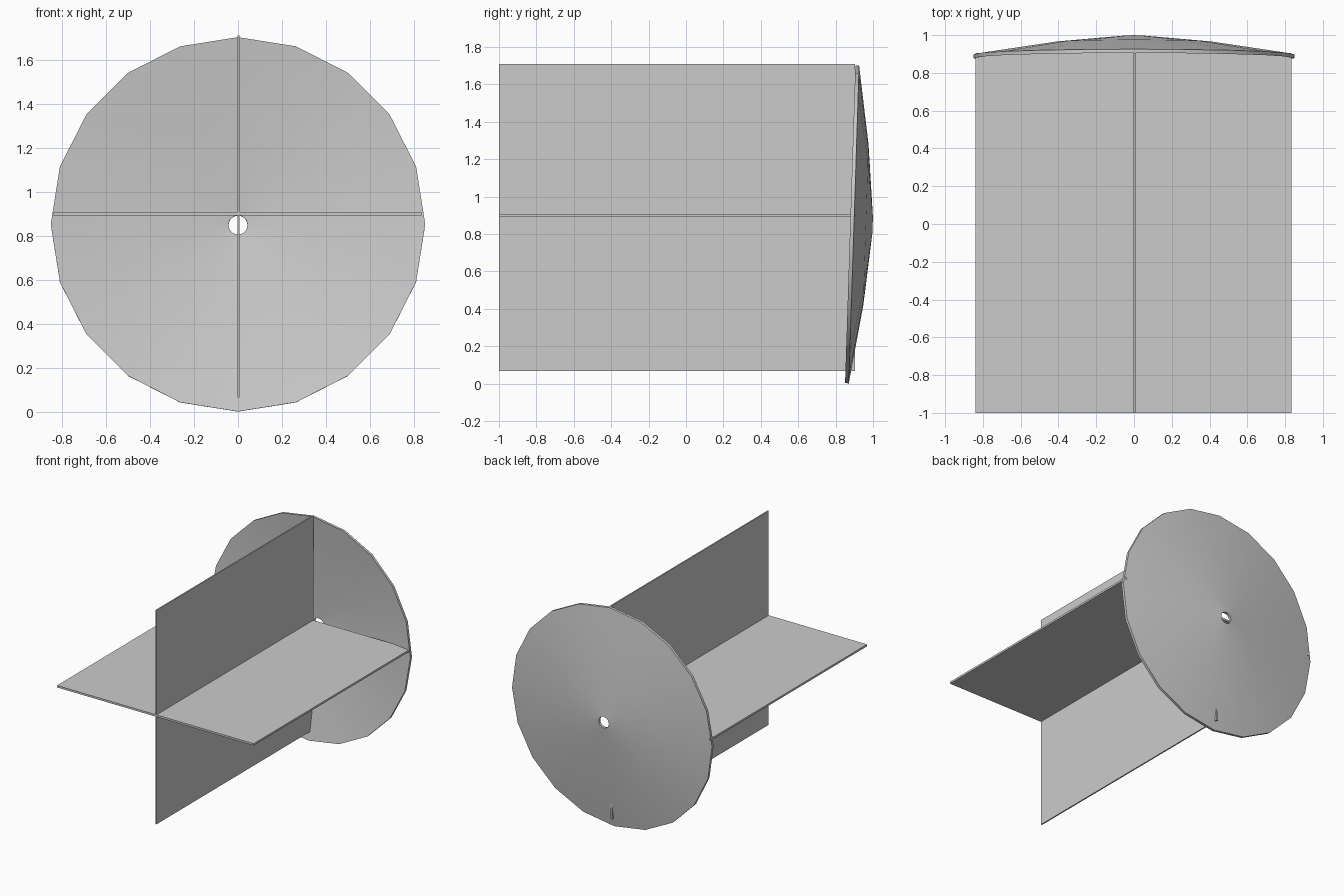
import bpy, bmesh, math
from mathutils import Vector

if "Cube" in bpy.data.objects:
    bpy.data.objects.remove(bpy.data.objects["Cube"])

SIDES = 20


def make_object(name, bm):
    bmesh.ops.recalc_face_normals(bm, faces=bm.faces)
    mesh = bpy.data.meshes.new(name)
    bm.to_mesh(mesh)
    bm.free()
    obj = bpy.data.objects.new(name, mesh)
    bpy.context.collection.objects.link(obj)
    return obj


def plate(name, low, high):
    low, high = Vector(low), Vector(high)
    bm = bmesh.new()
    bmesh.ops.create_cube(bm, size=1)
    bmesh.ops.scale(bm, vec=high - low, verts=bm.verts)
    bmesh.ops.translate(bm, vec=(low + high) / 2, verts=bm.verts)
    return make_object(name, bm)


# Crossed plates
plate("vertical_plate", (-0.003, -1, 0.067), (0.007, 0.904, 1.71))
plate("horizontal_plate", (-0.838, -1, 0.893), (0.833, 0.904, 0.908))

# Shallow domed dish: closed (radius, depth) profile around a centre hole
profile = [(0.043, 0.120), (0.43, 0.084), (0.85, 0.020),
           (0.85, 0.0), (0.43, 0.064), (0.043, 0.100)]
bm = bmesh.new()
rings = []
for r, d in profile:
    rings.append([bm.verts.new((r * math.sin(2 * math.pi * i / SIDES), d,
                                r * math.cos(2 * math.pi * i / SIDES)))
                  for i in range(SIDES)])
for k, ring in enumerate(rings):
    nxt = rings[(k + 1) % len(rings)]
    for i in range(SIDES):
        j = (i + 1) % SIDES
        bm.faces.new((ring[i], ring[j], nxt[j], nxt[i]))
dish = make_object("dish", bm)
dish.location = (0, 0.878, 0.852)
dish.rotation_euler.x = -0.0324  # leans back slightly at the top

bpy.context.view_layer.objects.active = dish
dish.select_set(True)
bpy.ops.object.shade_smooth_by_angle(angle=math.radians(30))
